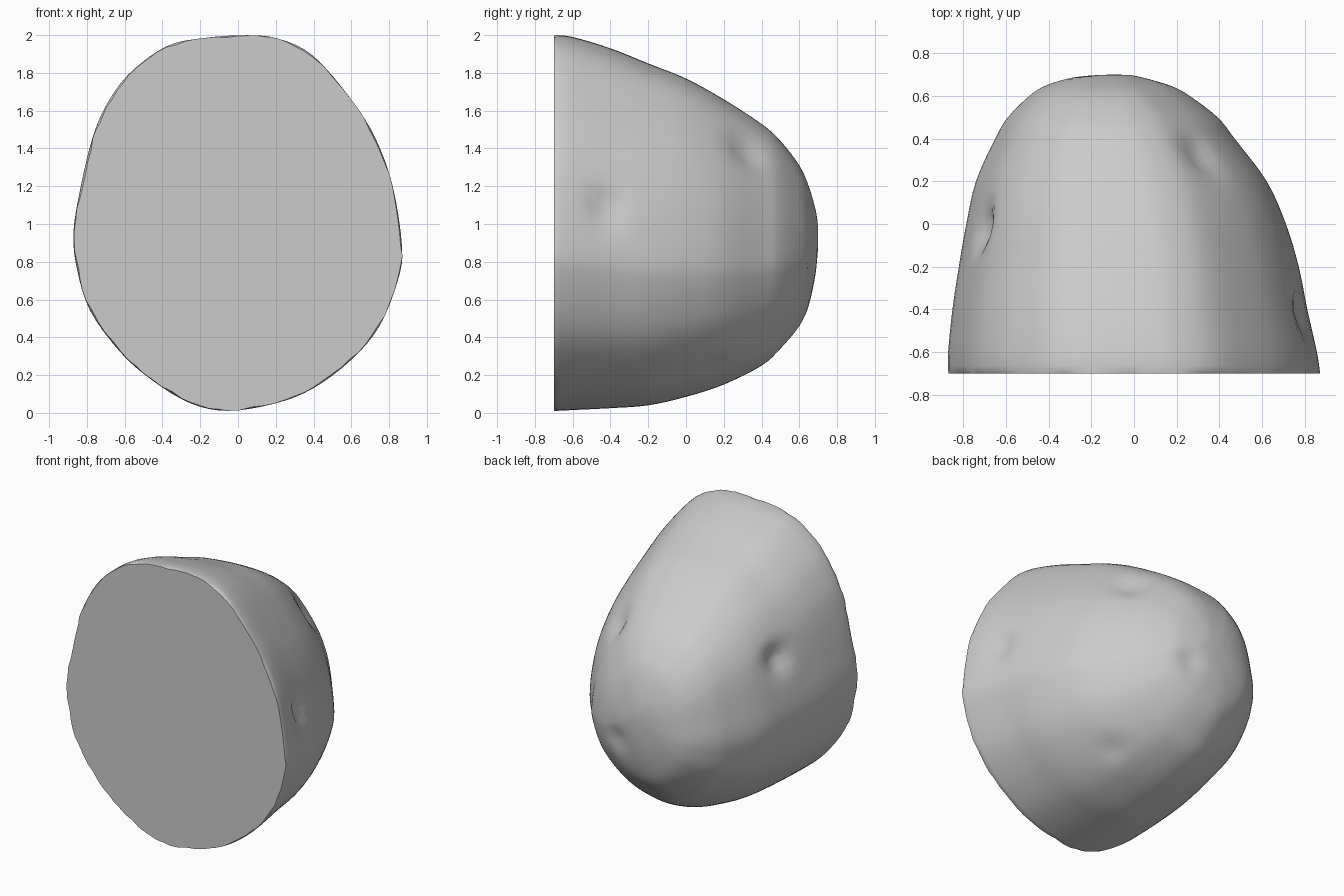
import bpy, bmesh, math, random
from mathutils import Vector

if "Cube" in bpy.data.objects:
    bpy.data.objects.remove(bpy.data.objects["Cube"])
random.seed(4)


def smooth_path(points, steps, closed):
    """Catmull-Rom interpolation through tuples of any size."""
    n = len(points)
    pick = (lambda i: points[i % n]) if closed else (lambda i: points[max(0, min(n - 1, i))])
    out = []
    for i in range(n if closed else n - 1):
        for s in range(steps):
            t = s / steps
            out.append([b + 0.5 * t * (c - a + t * (2 * a - 5 * b + 4 * c - d + t * (3 * (b - c) + d - a)))
                        for a, b, c, d in zip(pick(i - 1), pick(i), pick(i + 1), pick(i + 2))])
    if not closed:
        out.append(list(points[-1]))
    return out


# Outline of the cut face (x, z)
outline = [(.05, 2), (.22, 1.98), (.4, 1.89), (.6, 1.66), (.73, 1.45), (.82, 1.2), (.87, .88),
           (.85, .7), (.75, .45), (.6, .27), (.4, .12), (.2, .04), (-.05, 0), (-.25, .04),
           (-.45, .16), (-.62, .31), (-.78, .53), (-.85, .75), (-.87, .95), (-.83, 1.2),
           (-.77, 1.45), (-.7, 1.62), (-.58, 1.79), (-.38, 1.94), (-.18, 1.985)]

# Extents along the depth: y, x min, x max, z min, z max
stations = [(-.7, -.87, .87, .01, 2), (-.6, -.87, .855, .015, 1.99), (-.4, -.85, .81, .025, 1.93),
            (-.2, -.82, .77, .04, 1.85), (0, -.785, .71, .085, 1.77), (.2, -.74, .62, .15, 1.66),
            (.4, -.65, .47, .25, 1.53), (.5, -.59, .39, .34, 1.44), (.6, -.49, .26, .46, 1.31),
            (.65, -.41, .17, .57, 1.2), (.685, -.29, .05, .73, 1.08), (.698, -.17, -.02, .86, 1)]

# Eyes of the tuber: centre, radius, depth
dents = [((.79, -.42, 1.09), .08, .05), ((.33, .34, 1.4), .09, .04), ((-.72, -.02, 1.28), .09, .06),
         ((.08, .65, .76), .08, .02), ((.32, .16, .22), .08, .025)]

bm = bmesh.new()
ring_shape = smooth_path(outline, 4, True)
rings = []
for y, x0, x1, z0, z1 in smooth_path(stations, 4, False):
    ring = []
    for x, z in ring_shape:
        u, w = (x / .87 + 1) / 2, z / 2
        ring.append(bm.verts.new((x0 + u * (x1 - x0), y, z0 + w * (z1 - z0))))
    rings.append(ring)

# Skin, rounded tip and flat cut face
count = len(ring_shape)
for a, b in zip(rings, rings[1:]):
    for i in range(count):
        j = (i + 1) % count
        bm.faces.new((a[i], a[j], b[j], b[i]))
tip = bm.verts.new((-.09, .7, .94))
for i in range(count):
    bm.faces.new((rings[-1][i], rings[-1][(i + 1) % count], tip))
cut = bm.faces.new(rings[0])
bmesh.ops.recalc_face_normals(bm, faces=bm.faces)
bm.normal_update()

# Press the eyes into the skin
moves = []
for v in bm.verts:
    push = sum(depth * math.exp(-((v.co - Vector(c)).length / r) ** 2) for c, r, depth in dents)
    moves.append((v, v.normal * push))
for v, move in moves:
    if v not in rings[0]:
        v.co -= move

# Slightly ragged rim around the cut
for v in rings[0]:
    scale = 1 - random.uniform(0, .012)
    v.co.x *= scale
    v.co.z = 1 + (v.co.z - 1) * scale
for f in bm.faces:
    f.smooth = f is not cut

mesh = bpy.data.meshes.new("halved_potato")
bm.to_mesh(mesh)
bm.free()
potato = bpy.data.objects.new("halved_potato", mesh)
bpy.context.collection.objects.link(potato)

# Plain grey material
grey = bpy.data.materials.new("plain grey")
grey.use_nodes = True
colour = (.6, .6, .6, 1)
grey.diffuse_color = colour
grey.node_tree.nodes["Principled BSDF"].inputs["Base Color"].default_value = colour
mesh.materials.append(grey)

# Keep the rim of the cut sharp
bpy.context.view_layer.objects.active = potato
potato.select_set(True)
bpy.ops.object.shade_smooth_by_angle(angle=math.radians(40))
